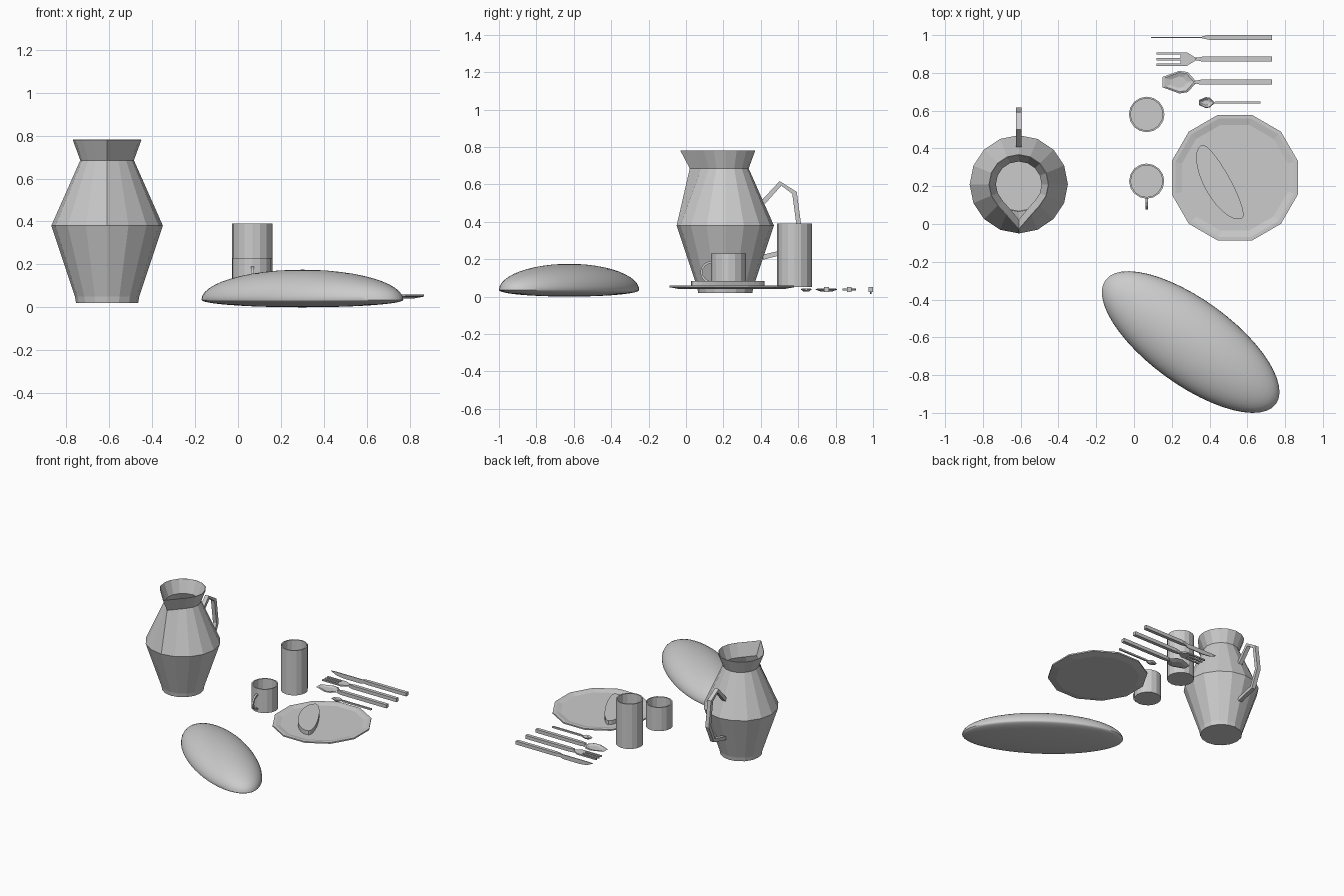
import bpy, bmesh, math
from mathutils import Vector

if "Cube" in bpy.data.objects:
    bpy.data.objects.remove(bpy.data.objects["Cube"], do_unlink=True)

GREY = bpy.data.materials.new("plain_grey")
GREY.use_nodes = True
GREY.diffuse_color = (0.6, 0.6, 0.6, 1)
GREY.node_tree.nodes["Principled BSDF"].inputs["Base Color"].default_value = GREY.diffuse_color


def finish(name, bm):
    bmesh.ops.recalc_face_normals(bm, faces=bm.faces)
    mesh = bpy.data.meshes.new(name)
    bm.to_mesh(mesh)
    bm.free()
    mesh.materials.append(GREY)
    ob = bpy.data.objects.new(name, mesh)
    bpy.context.collection.objects.link(ob)
    return ob


def lathe(name, rings, x, y, segments, turn=0.0, cap_end=True):
    """Rings are (radius, z) or (radius, z, spout reach towards the front)."""
    bm = bmesh.new()
    loops = []
    for radius, z, *spout in rings:
        reach = math.acos(radius / spout[0]) if spout else 0
        loop = []
        for i in range(segments):
            a = math.tau * i / segments + turn
            off = abs((a + math.pi) % math.tau - math.pi)
            r = radius / math.cos(max(0, reach - off))
            loop.append(bm.verts.new((x + r * math.sin(a), y - r * math.cos(a), z)))
        loops.append(loop)
    for low, high in zip(loops, loops[1:]):
        for i in range(segments):
            j = (i + 1) % segments
            bm.faces.new((low[i], low[j], high[j], high[i]))
    bm.faces.new(loops[0])
    if cap_end:
        bm.faces.new(loops[-1])
    return finish(name, bm)


def prism(name, outline, lo, hi, axis):
    """Extrude a flat outline along x, y or z."""
    bm = bmesh.new()
    verts = []
    for p in outline:
        co = list(p)
        co.insert("xyz".index(axis), lo)
        verts.append(bm.verts.new(co))
    face = bm.faces.new(verts)
    new = bmesh.ops.extrude_face_region(bm, geom=[face])["geom"]
    step = Vector([hi - lo if a == axis else 0 for a in "xyz"])
    bmesh.ops.translate(bm, vec=step, verts=[v for v in new if isinstance(v, bmesh.types.BMVert)])
    return finish(name, bm)


def band(path, thick):
    """Outline of a bent strip that follows a path."""
    pts = [Vector(p) for p in path]
    left, right = [], []
    for i, p in enumerate(pts):
        d = (pts[min(i + 1, len(pts) - 1)] - pts[max(i - 1, 0)]).normalized()
        n = Vector((-d.y, d.x)) * thick / 2
        left.append(p + n)
        right.append(p - n)
    return left + right[::-1]


def mirrored(half, y):
    """Full outline from (x, half width) points."""
    return [(x, y + w) for x, w in half] + [(x, y - w) for x, w in reversed(half)]


# Pitcher: faceted shell with a spout, and a bent handle behind
JX, JY = -0.61, 0.21
jug = lathe("pitcher_body", [(0.145, 0.02), (0.15, 0.05), (0.26, 0.38),
                             (0.125, 0.685, 0.19), (0.16, 0.78, 0.24)], JX, JY, 16, cap_end=False)
wall = jug.modifiers.new("wall", "SOLIDIFY")
wall.thickness = 0.004
wall.offset = -1
prism("pitcher_handle", band([(0.40, 0.49), (0.505, 0.605), (0.58, 0.555), (0.605, 0.37),
                              (0.55, 0.245), (0.41, 0.21)], 0.026), JX - 0.015, JX + 0.015, "x")


# Tumbler and mug
def cup(name, x, y, r, z0, z1):
    lathe(name, [(r, z0), (r, z1), (r - 0.009, z1), (r - 0.009, z0 + 0.012)], x, y, 16)


CX = 0.067
cup("tumbler", CX, 0.58, 0.094, 0.05, 0.39)
cup("mug", CX, 0.227, 0.093, 0.05, 0.23)
arc = [math.pi * i / 8 for i in range(9)]
prism("mug_handle", band([(0.142 - 0.06 * math.sin(a), 0.13 + 0.055 * math.cos(a)) for a in arc],
                         0.012), CX - 0.007, CX + 0.007, "x")

# Shallow plate with twelve sides
lathe("plate", [(0.29, 0.04), (0.345, 0.05), (0.345, 0.06), (0.325, 0.06), (0.29, 0.052)],
      0.534, 0.245, 12, math.radians(15))

# Bread slice on the plate: domed on one side, nearly straight on the other
slice_tilt = math.radians(-61)
outline = []
for i in range(28):
    a = math.tau * i / 28
    u, v = 0.222 * math.cos(a), math.sin(a)
    v *= 0.045 if v > 0 else 0.095
    outline.append((0.465 + u * math.cos(slice_tilt) - v * math.sin(slice_tilt),
                    0.225 + u * math.sin(slice_tilt) + v * math.cos(slice_tilt)))
prism("bread_slice", outline, 0.05, 0.083, "z")

# Loaf: high smooth dome over a shallow underside
bm = bmesh.new()
bmesh.ops.create_uvsphere(bm, u_segments=48, v_segments=24, radius=1)
for v in bm.verts:
    v.co = (v.co.x * 0.558, v.co.y * 0.225, v.co.z * (0.14 if v.co.z > 0 else 0.035))
loaf = finish("bread_loaf", bm)
loaf.location = (0.3, -0.625, 0.035)
loaf.rotation_euler.z = math.radians(-36)
bpy.context.view_layer.objects.active = loaf
loaf.select_set(True)
bpy.ops.object.shade_smooth_by_angle(angle=math.radians(40))
loaf.select_set(False)


# Cutlery
def grip(name, x0, x1, y, w):
    prism(name, mirrored([(x0, w * 0.4), (x0 + w * 3, w), (x1, w)], y), 0.038 - w, 0.038 + w, "z")


def spoon_bowl(name, half, y, mid):
    """Flat-topped bowl with a smaller ring underneath."""
    bm = bmesh.new()
    rings = []
    for k, z in ((0.55, 0.028), (1, 0.038), (0.85, 0.042), (0.5, 0.034)):
        rings.append([bm.verts.new((mid + (x - mid) * k, y + (py - y) * k, z))
                      for x, py in mirrored(half, y)])
    n = len(rings[0])
    for low, high in zip(rings, rings[1:]):
        for i in range(n):
            j = (i + 1) % n
            bm.faces.new((low[i], low[j], high[j], high[i]))
    bm.faces.new(rings[0])
    bm.faces.new(rings[-1])
    finish(name, bm)


grip("knife_handle", 0.36, 0.73, 0.988, 0.013)
prism("knife_blade", [(0.09, 0.045), (0.14, 0.022), (0.2, 0.015), (0.34, 0.015), (0.38, 0.03),
                      (0.38, 0.048), (0.12, 0.048)], 0.985, 0.991, "y")

grip("fork_handle", 0.325, 0.73, 0.873, 0.013)
prism("fork_head", mirrored([(0.12, 0.007), (0.245, 0.007), (0.245, 0.024), (0.12, 0.024),
                             (0.12, 0.036), (0.28, 0.036), (0.325, 0.008), (0.35, 0.008)], 0.873),
      0.033, 0.043, "z")

grip("spoon_handle", 0.315, 0.73, 0.751, 0.013)
spoon_bowl("spoon_bowl", [(0.15, 0.027), (0.24, 0.06), (0.285, 0.053), (0.325, 0.008)], 0.751, 0.235)

grip("teaspoon_handle", 0.42, 0.67, 0.643, 0.006)
spoon_bowl("teaspoon_bowl", [(0.343, 0.013), (0.38, 0.029), (0.402, 0.026), (0.425, 0.004)], 0.643, 0.38)
